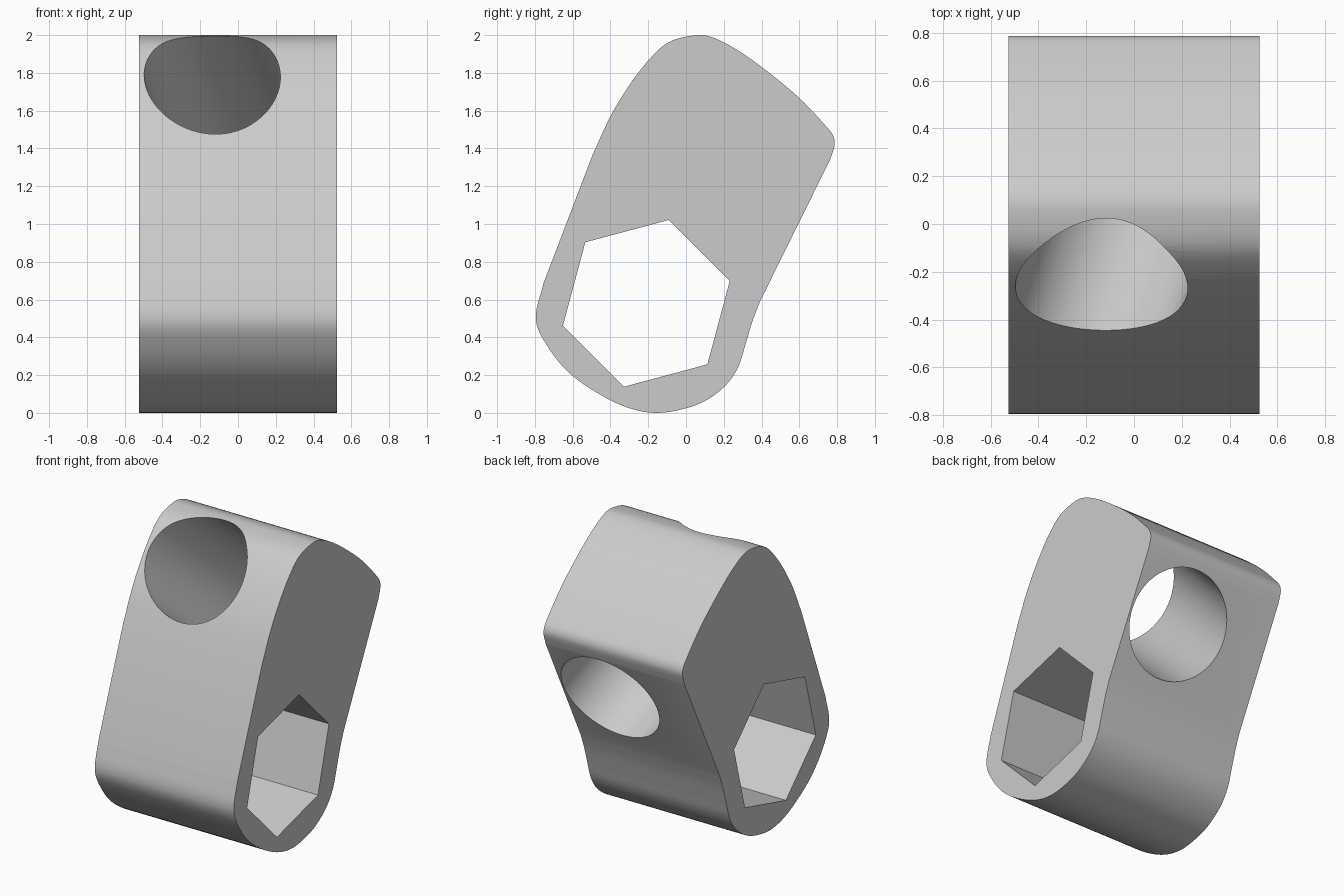
import bpy, bmesh, math
from mathutils import Vector
from mathutils.geometry import interpolate_bezier

cube = bpy.data.objects.get("Cube")
if cube:
    bpy.data.objects.remove(cube, do_unlink=True)

grey = bpy.data.materials.new("plain grey")
grey.use_nodes = True
grey.diffuse_color = (0.6, 0.6, 0.6, 1)
grey.node_tree.nodes["Principled BSDF"].inputs["Base Color"].default_value = (0.6, 0.6, 0.6, 1)

HALF_WIDTH = 0.525


def smooth_chain(points, steps=6):
    """Smooth open curve through (y, z) points."""
    pts = [Vector((0, y, z)) for y, z in points]
    last = len(pts) - 1
    tangents = [(pts[min(i + 1, last)] - pts[max(i - 1, 0)]).normalized() for i in range(last + 1)]
    out = []
    for i in range(last):
        a, b = pts[i], pts[i + 1]
        h = (b - a).length / 3
        out += interpolate_bezier(a, a + tangents[i] * h, b - tangents[i + 1] * h, b, steps + 1)[:-1]
    return out + [pts[-1]]


def prism(name, outline, half_width):
    """Extrude a side outline along x."""
    bm = bmesh.new()
    base = bm.faces.new([bm.verts.new((-half_width, p.y, p.z)) for p in outline])
    grown = bmesh.ops.extrude_face_region(bm, geom=[base])["geom"]
    bmesh.ops.translate(bm, vec=(2 * half_width, 0, 0),
                        verts=[g for g in grown if isinstance(g, bmesh.types.BMVert)])
    bmesh.ops.recalc_face_normals(bm, faces=bm.faces)
    mesh = bpy.data.meshes.new(name)
    bm.to_mesh(mesh)
    bm.free()
    mesh.materials.append(grey)
    obj = bpy.data.objects.new(name, mesh)
    bpy.context.collection.objects.link(obj)
    return obj


def cut(target, cutter):
    """Subtract a cutter and remove it."""
    cutter.hide_render = True
    mod = target.modifiers.new("cut", 'BOOLEAN')
    mod.operation = 'DIFFERENCE'
    mod.solver = 'EXACT'
    mod.object = cutter
    bpy.ops.object.select_all(action='DESELECT')
    bpy.context.view_layer.objects.active = target
    target.select_set(True)
    bpy.ops.object.modifier_apply(modifier=mod.name)
    bpy.data.objects.remove(cutter, do_unlink=True)


# Body: rounded head and rounded foot joined by straight flanks
head = smooth_chain([(-.495, 1.365), (-.40, 1.57), (-.30, 1.735), (-.193, 1.873), (-.09, 1.963),
                     (.055, 2.0), (.135, 1.99), (.257, 1.93), (.415, 1.82), (.60, 1.667),
                     (.75, 1.508), (.78, 1.465), (.787, 1.42), (.765, 1.345)])
foot = smooth_chain([(.39, .586), (.352, .485), (.315, .363), (.278, .246), (.22, .156),
                     (.124, .077), (.02, .03), (-.15, 0), (-.30, .025), (-.457, .098),
                     (-.616, .21), (-.733, .352), (-.795, .495), (-.755, .685)])
body = prism("body", head + foot, HALF_WIDTH)

# Hexagonal socket across the foot
angles = [math.radians(15 + 60 * i) for i in range(6)]
hexagon = [Vector((0, -.21 + .457 * math.cos(a), .58 + .457 * math.sin(a))) for a in angles]
cut(body, prism("socket_cutter", hexagon, 1))

# Round bore slanting through the head
entry, leave = Vector((-.118, -.21, 1.735)), Vector((.149, .60, 1.02))
bpy.ops.mesh.primitive_cylinder_add(vertices=96, radius=.35, depth=4, location=(entry + leave) / 2,
                                    rotation=(leave - entry).to_track_quat('Z', 'Y').to_euler())
bore = bpy.context.object
bore.name = "bore_cutter"
bore.data.materials.append(grey)
cut(body, bore)

bpy.context.view_layer.objects.active = body
body.select_set(True)
bpy.ops.object.shade_smooth_by_angle(angle=math.radians(30))
